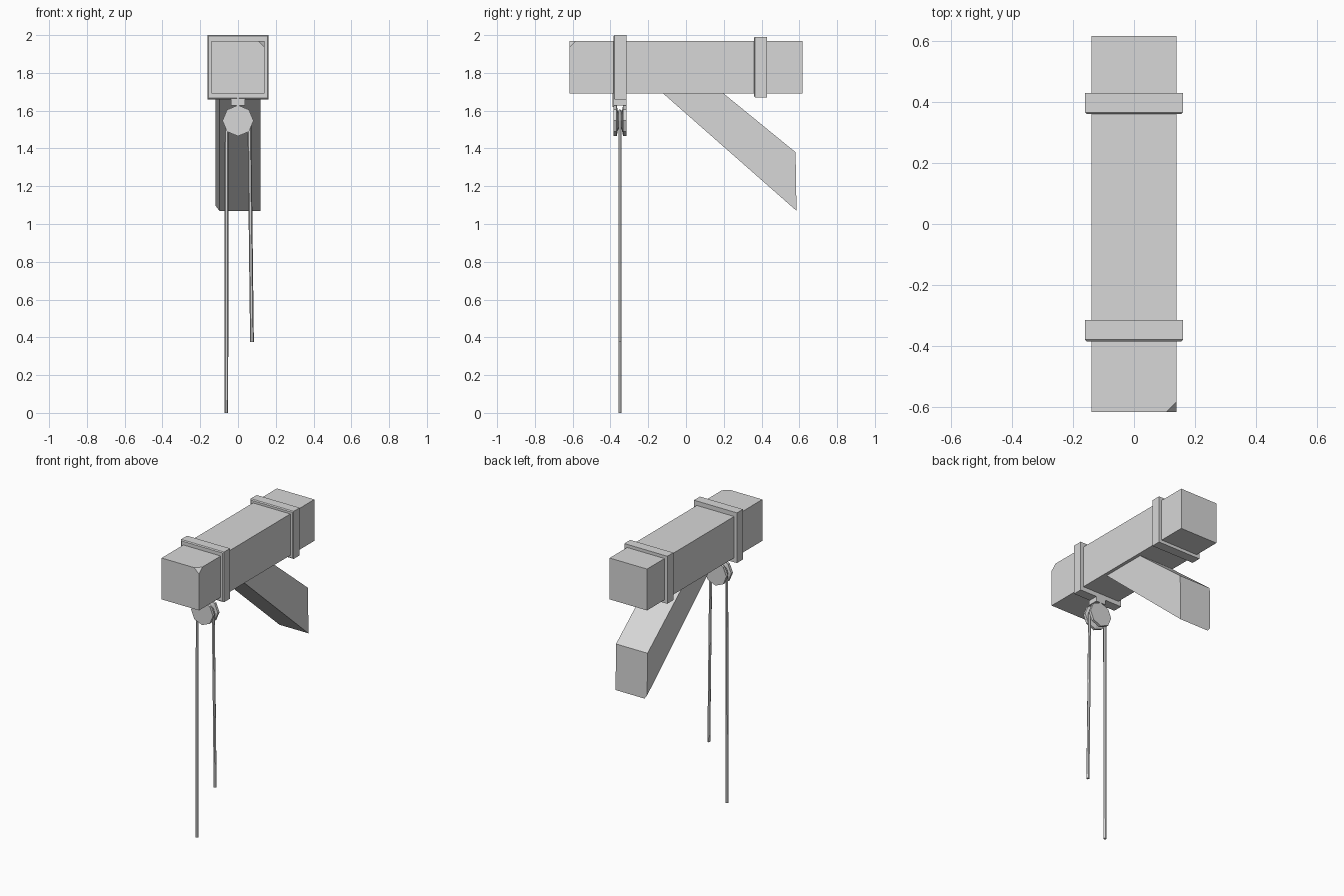
import bpy, bmesh, math
from mathutils import Vector, Matrix

cube = bpy.data.objects.get("Cube")
if cube:
    bpy.data.objects.remove(cube, do_unlink=True)

grey = bpy.data.materials.new("plain_grey")
grey.use_nodes = True
colour = (0.68, 0.68, 0.68, 1)
grey.diffuse_color = colour
grey.node_tree.nodes["Principled BSDF"].inputs["Base Color"].default_value = colour


def finish(name, bm):
    bmesh.ops.recalc_face_normals(bm, faces=bm.faces)
    mesh = bpy.data.meshes.new(name)
    bm.to_mesh(mesh)
    bm.free()
    mesh.materials.append(grey)
    obj = bpy.data.objects.new(name, mesh)
    bpy.context.collection.objects.link(obj)
    return obj


def box_mesh(low, high):
    bm = bmesh.new()
    bmesh.ops.create_cube(bm, size=1)
    low, high = Vector(low), Vector(high)
    for v in bm.verts:
        v.co = (low + high) / 2 + v.co * (high - low)
    return bm


def cut(bm, point, normal):
    """Slice off everything on the normal side and cap the opening."""
    bmesh.ops.bisect_plane(bm, geom=bm.verts[:] + bm.edges[:] + bm.faces[:],
                           plane_co=point, plane_no=normal, clear_outer=True)
    bmesh.ops.holes_fill(bm, edges=[e for e in bm.edges if e.is_boundary])


# Beam with one chipped corner
bm = box_mesh((-0.14, -0.617, 1.69), (0.14, 0.617, 1.97))
cut(bm, (0.105, -0.617, 1.97), (1, -1, 1))
finish("beam", bm)

# Bands round the beam, with softened front edges
for name, y, grow in (("front_band", -0.35, 0.03), ("rear_band", 0.395, 0.021)):
    bm = box_mesh((-0.161, y - 0.035, 1.69 - grow), (0.161, y + 0.035, 1.97 + grow))
    front = [e for e in bm.edges if all(v.co.y < y for v in e.verts)]
    bmesh.ops.bevel(bm, geom=front, offset=0.006, segments=1, affect='EDGES')
    finish(name, bm)

# Slanted brace, with a worn lower right edge
bm = bmesh.new()
profile = [(-0.12, 1.69), (0.2, 1.69), (0.58, 1.38), (0.585, 1.07)]
face = bm.faces.new([bm.verts.new((-0.118, y, z)) for y, z in profile])
extruded = bmesh.ops.extrude_face_region(bm, geom=[face])["geom"]
bmesh.ops.translate(bm, vec=(0.236, 0, 0),
                    verts=[v for v in extruded if isinstance(v, bmesh.types.BMVert)])
under = Vector((0, -0.62, -0.705)).normalized()
cut(bm, (-0.099, 0.585, 1.07), Vector((-1, 0, 0)) + under)
finish("slanted_brace", bm)

# Grooved eight-sided pulley, spun from a half profile
AXLE = Vector((0, -0.35, 1.547))
bm = bmesh.new()
outline = [(0, -0.035), (0.082, -0.035), (0.082, -0.017), (0.048, -0.01),
           (0.048, 0.01), (0.082, 0.017), (0.082, 0.035), (0, 0.035)]
points = [bm.verts.new(AXLE + Vector((r, y, 0))) for r, y in outline]
edges = [bm.edges.new(pair) for pair in zip(points, points[1:])]
bmesh.ops.spin(bm, geom=points + edges, cent=AXLE, axis=(0, 1, 0),
               angle=math.tau, steps=8, use_duplicate=False)
bmesh.ops.remove_doubles(bm, verts=bm.verts, dist=0.0005)
finish("pulley_wheel", bm)

# Hanger block and its thin front strap
finish("pulley_hanger", box_mesh((-0.036, -0.385, 1.628), (0.036, -0.315, 1.665)))
finish("hanger_strap", box_mesh((-0.004, -0.39, 1.62), (0.004, -0.38, 1.69)))

# Rope over the wheel with two hanging ends
arc = [(-0.06 * math.cos(a), -0.35, AXLE.z + 0.05 * math.sin(a))
       for a in (math.pi * i / 6 for i in range(7))]
path = [Vector(p) for p in [(-0.062, -0.35, 0)] + arc + [(0.074, -0.35, 0.375)]]
bm = bmesh.new()
rings = []
for i, p in enumerate(path):
    along = path[min(i + 1, len(path) - 1)] - path[max(i - 1, 0)]
    if i in (1, len(path) - 2):
        along = Vector((0, 0, 1 if i == 1 else -1))
    turn = Matrix.Rotation(math.atan2(along.x, along.z), 3, 'Y')
    rings.append([bm.verts.new(p + turn @ Vector((0.01 * math.cos(a), 0.01 * math.sin(a), 0)))
                  for a in (math.tau * k / 6 for k in range(6))])
for a, b in zip(rings, rings[1:]):
    for k in range(6):
        bm.faces.new((a[k], a[k - 1], b[k - 1], b[k]))
bm.faces.new(rings[0])
bm.faces.new(rings[-1])
finish("rope", bm)
